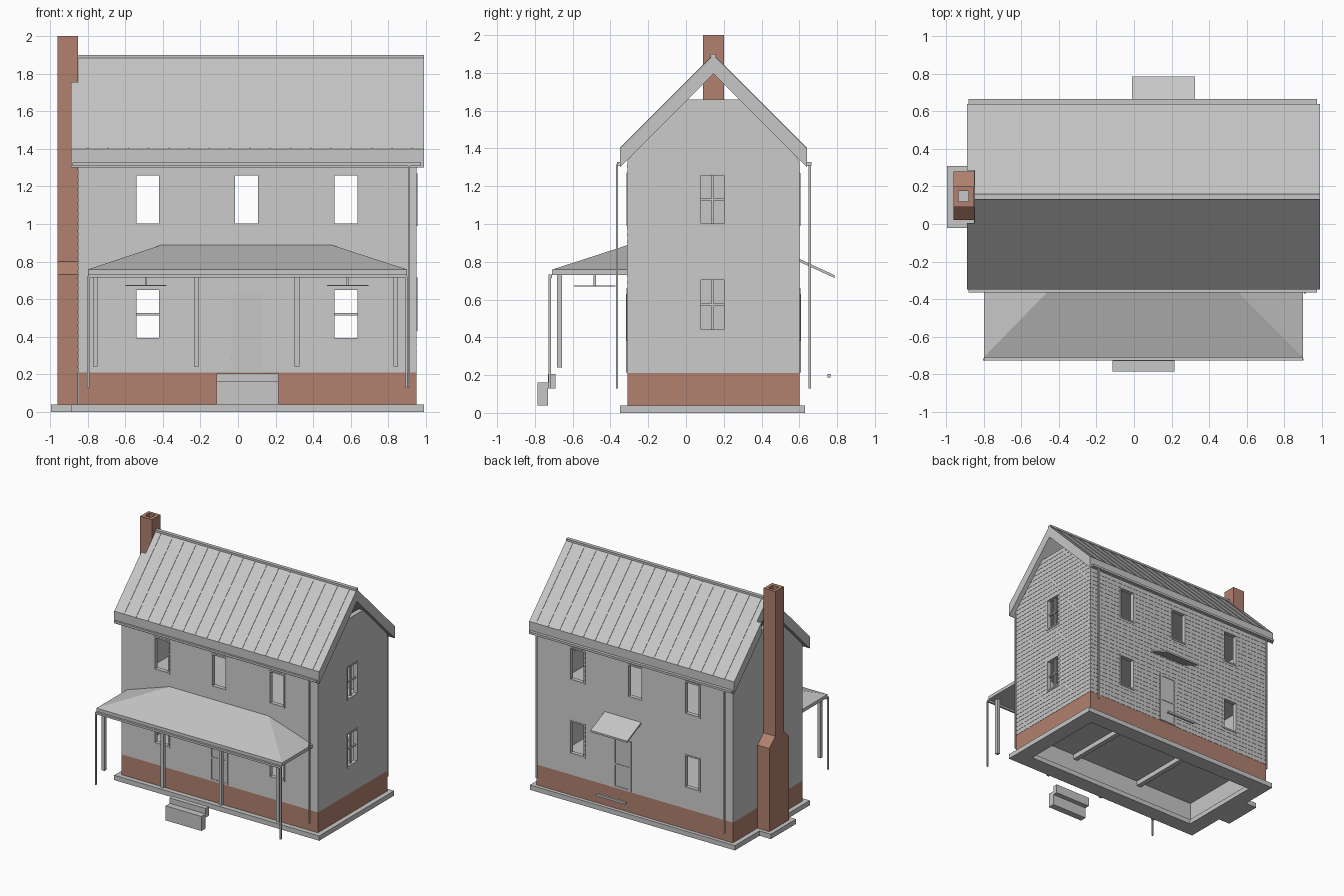
import bpy, bmesh
from mathutils import Vector

cube = bpy.data.objects.get("Cube")
if cube:
    bpy.data.objects.remove(cube, do_unlink=True)


def material(name, rgb):
    m = bpy.data.materials.new(name)
    m.use_nodes = True
    m.diffuse_color = (*rgb, 1)
    m.node_tree.nodes["Principled BSDF"].inputs["Base Color"].default_value = (*rgb, 1)
    return m


GREY = material("light grey", (0.57, 0.57, 0.57))
BRICK = material("brick red", (0.44, 0.22, 0.16))
RIDGE_Y = 0.145


def finish(name, bm, *mats):
    bmesh.ops.recalc_face_normals(bm, faces=bm.faces)
    mesh = bpy.data.meshes.new(name)
    bm.to_mesh(mesh)
    bm.free()
    for m in mats or (GREY,):
        mesh.materials.append(m)
    ob = bpy.data.objects.new(name, mesh)
    bpy.context.collection.objects.link(ob)
    return ob


def add_hull(bm, points):
    verts = [bm.verts.new(p) for p in points]
    bmesh.ops.convex_hull(bm, input=verts)


def hulls(name, groups, mat=GREY):
    """One object made of several convex solids."""
    bm = bmesh.new()
    for g in groups:
        add_hull(bm, g)
    bmesh.ops.dissolve_limit(bm, angle_limit=0.01, verts=bm.verts, edges=bm.edges)
    return finish(name, bm, mat)


def corners(x0, x1, y0, y1, z0, z1):
    return [(x, y, z) for x in (x0, x1) for y in (y0, y1) for z in (z0, z1)]


def boxes(name, dims, mat=GREY):
    return hulls(name, [corners(*d) for d in dims], mat)


def loft(name, rings, *mats):
    """Capped stack of rectangles (x0, x1, y0, y1, z); the last cap gets the last material."""
    bm = bmesh.new()
    loops = [[bm.verts.new(p) for p in ((a, c, z), (b, c, z), (b, d, z), (a, d, z))]
             for a, b, c, d, z in rings]
    for lo, hi in zip(loops, loops[1:]):
        for i in range(4):
            j = (i + 1) % 4
            bm.faces.new((lo[i], lo[j], hi[j], hi[i]))
    bm.faces.new(loops[0][::-1])
    bm.faces.new(loops[-1]).material_index = max(len(mats) - 1, 0)
    return finish(name, bm, *mats)


def ring(x0, x1, y0, y1, z0, z1, t):
    """Four boxes forming a hollow rectangle with walls of thickness t."""
    return [(x0, x1, y0, y0 + t, z0, z1), (x0, x1, y1 - t, y1, z0, z1),
            (x0, x0 + t, y0 + t, y1 - t, z0, z1), (x1 - t, x1, y0 + t, y1 - t, z0, z1)]


def cut(target, cutter):
    mod = target.modifiers.new("cut", "BOOLEAN")
    mod.operation, mod.solver, mod.object = "DIFFERENCE", "EXACT", cutter
    bpy.context.view_layer.objects.active = target
    bpy.ops.object.modifier_apply(modifier=mod.name)
    bpy.data.objects.remove(cutter, do_unlink=True)


def on_wall(side, u0, u1, z0, z1, d0, d1):
    """Box on a wall: u runs along it, d is the distance outward from its face."""
    if side == "front":
        return (u0, u1, -0.31 - d1, -0.31 - d0, z0, z1)
    if side == "back":
        return (u0, u1, 0.60 + d0, 0.60 + d1, z0, z1)
    return (0.95 + d0, 0.95 + d1, u0, u1, z0, z1)


# Footing, foundation and ground floor
boxes("footing", ring(-0.89, 0.99, -0.35, 0.63, 0, 0.04, 0.13))
boxes("chimney_footing", [(-0.995, -0.89, -0.02, 0.31, 0, 0.04)])
boxes("foundation", ring(-0.85, 0.95, -0.31, 0.60, 0.04, 0.21, 0.04), BRICK)
boxes("foundation_lining", ring(-0.81, 0.91, -0.27, 0.56, 0.04, 0.20, 0.03))
boxes("floor_beams", [(x - 0.02, x + 0.02, -0.24, 0.53, 0.16, 0.20) for x in (-0.25, 0.4)])
boxes("floors", [(-0.81, 0.91, -0.27, 0.56, z, z + 0.02) for z in (0.20, 0.80, 1.31)])

# House body with lapped siding and open gable tops
rings = []
COURSES = 40
step = (1.66 - 0.21) / COURSES
for i in range(COURSES):
    for z, lap in ((0.21 + i * step, 0.002), (0.21 + (i + 1) * step, 0)):
        half = min(0.455, 1.795 - z) + lap
        rings.append((-0.85 - lap, 0.95 + lap, RIDGE_Y - half, RIDGE_Y + half, z))
body = loft("house_body", rings, GREY)
cut(body, boxes("room_void", [(-0.81, 0.91, -0.27, 0.56, 0.1, 1.8)]))

# Openings
W = 0.0725
UPPER, LOWER = (0.99, 1.27), (0.38, 0.66)
columns = (-0.48, 0.045, 0.575)
windows = [(s, x, *UPPER) for s in ("front", "back") for x in columns]
windows += [(s, x, *LOWER) for s in ("front", "back") for x in columns[::2]]
windows += [("side", 0.14, *UPPER), ("side", 0.14, 0.43, 0.715)]
cut(body, boxes("opening_cutters",
                [on_wall(s, u - W, u + W, a, b, -0.1, 0.1) for s, u, a, b in windows]))

# Window frames, with sash bars where fitted
frames, sashes = [], []
for s, u, a, b in windows:
    t = 0.012
    for u0, u1, z0, z1 in ((u - W, u - W + t, a, b), (u + W - t, u + W, a, b),
                           (u - W, u + W, a, a + t), (u - W, u + W, b - t, b)):
        frames.append(on_wall(s, u0, u1, z0, z1, -0.03, 0.005))
    if s == "side" or (s == "front" and b < 0.9):
        mid = (a + b) / 2
        sashes.append(on_wall(s, u - W, u + W, mid - 0.006, mid + 0.006, -0.025, -0.01))
    if s == "side":
        sashes.append(on_wall(s, u - 0.005, u + 0.005, a, b, -0.025, -0.012))
boxes("window_frames", frames)
boxes("window_sashes", sashes)

# Doors
for name, s, u in (("front_door", "front", 0.045), ("back_door", "back", 0.16)):
    parts = [on_wall(s, u - 0.08, u + 0.08, 0.215, 0.63, 0, 0.004)]
    for e in (-0.08, 0.065):
        parts.append(on_wall(s, u + e, u + e + 0.015, 0.215, 0.63, 0, 0.008))
    for z in (0.215, 0.40, 0.615):
        parts.append(on_wall(s, u - 0.08, u + 0.08, z, z + 0.015, 0, 0.008))
    boxes(name, parts)


# Main roof, notched around the chimney, with standing seams
def slope(s, x0, x1, d0, d1, top, bottom):
    return [(x, RIDGE_Y + s * d, z - d) for x in (x0, x1) for d in (d0, d1) for z in (top, bottom)]


roof, seams = [], []
for s in (-1, 1):
    roof.append(slope(s, -0.85, 0.99, 0, 0.495, 1.895, 1.795))
    roof.append(slope(s, -0.89, -0.85, 0.14, 0.495, 1.895, 1.795))
    for i in range(17):
        x = -0.80 + i * 0.108
        seams.append(slope(s, x - 0.003, x + 0.003, 0.01, 0.495, 1.899, 1.89))
hulls("main_roof", roof)
hulls("roof_seams", seams)
boxes("ridge_cap", [(-0.85, 0.99, 0.13, 0.16, 1.885, 1.901)])

# Gutters and downspouts
boxes("gutters", [(-0.88, 0.975, -0.366, -0.35, 1.31, 1.328), (-0.88, 0.975, 0.64, 0.665, 1.31, 1.328),
                  (-0.80, 0.90, -0.727, -0.71, 0.715, 0.732)])
spouts = [(0.911, -0.365, 1.315), (0.911, 0.655, 1.315), (-0.81, 0.655, 1.315),
          (-0.797, -0.722, 0.72), (0.897, -0.722, 0.72)]
boxes("downspouts", [(x - 0.006, x + 0.006, y - 0.006, y + 0.006, 0.13, z) for x, y, z in spouts])

# Chimney with tapered shoulders and an open flue
loft("chimney", [(-0.96, -0.852, 0.02, 0.28, 0.04), (-0.96, -0.852, 0.02, 0.28, 0.73),
                 (-0.96, -0.852, 0.09, 0.20, 0.80), (-0.96, -0.852, 0.09, 0.20, 2.0),
                 (-0.935, -0.88, 0.12, 0.175, 2.0), (-0.935, -0.88, 0.12, 0.175, 0.1)], BRICK, GREY)

# Front porch: hipped roof, posts, fans and steps
eave = corners(-0.80, 0.90, -0.71, -0.31, 0.73, 0.758)
hulls("porch_roof", [eave + [(-0.41, -0.31, 0.888), (0.50, -0.31, 0.888)]])
boxes("porch_posts", [(x - 0.013, x + 0.013, -0.682, -0.656, 0.24, 0.73)
                      for x in (-0.76, -0.22, 0.315, 0.84)])
fans = []
for x in (-0.49, 0.585):
    fans += [(x - 0.11, x + 0.11, -0.495, -0.471, 0.67, 0.675), (x - 0.012, x + 0.012, -0.593, -0.373, 0.67, 0.675),
             (x - 0.006, x + 0.006, -0.489, -0.477, 0.672, 0.73)]
boxes("porch_fans", fans)
boxes("porch_steps", [(-0.115, 0.215, -0.785, -0.73, 0.04, 0.16), (-0.115, 0.215, -0.73, -0.69, 0.13, 0.205)])

# Back door canopy and tread
hulls("back_canopy", [[(x, y, z + t) for x in (-0.01, 0.325) for y, z in ((0.60, 0.80), (0.785, 0.715))
                       for t in (0, 0.015)]])
boxes("back_tread", [(0.02, 0.29, 0.748, 0.766, 0.188, 0.205)])
